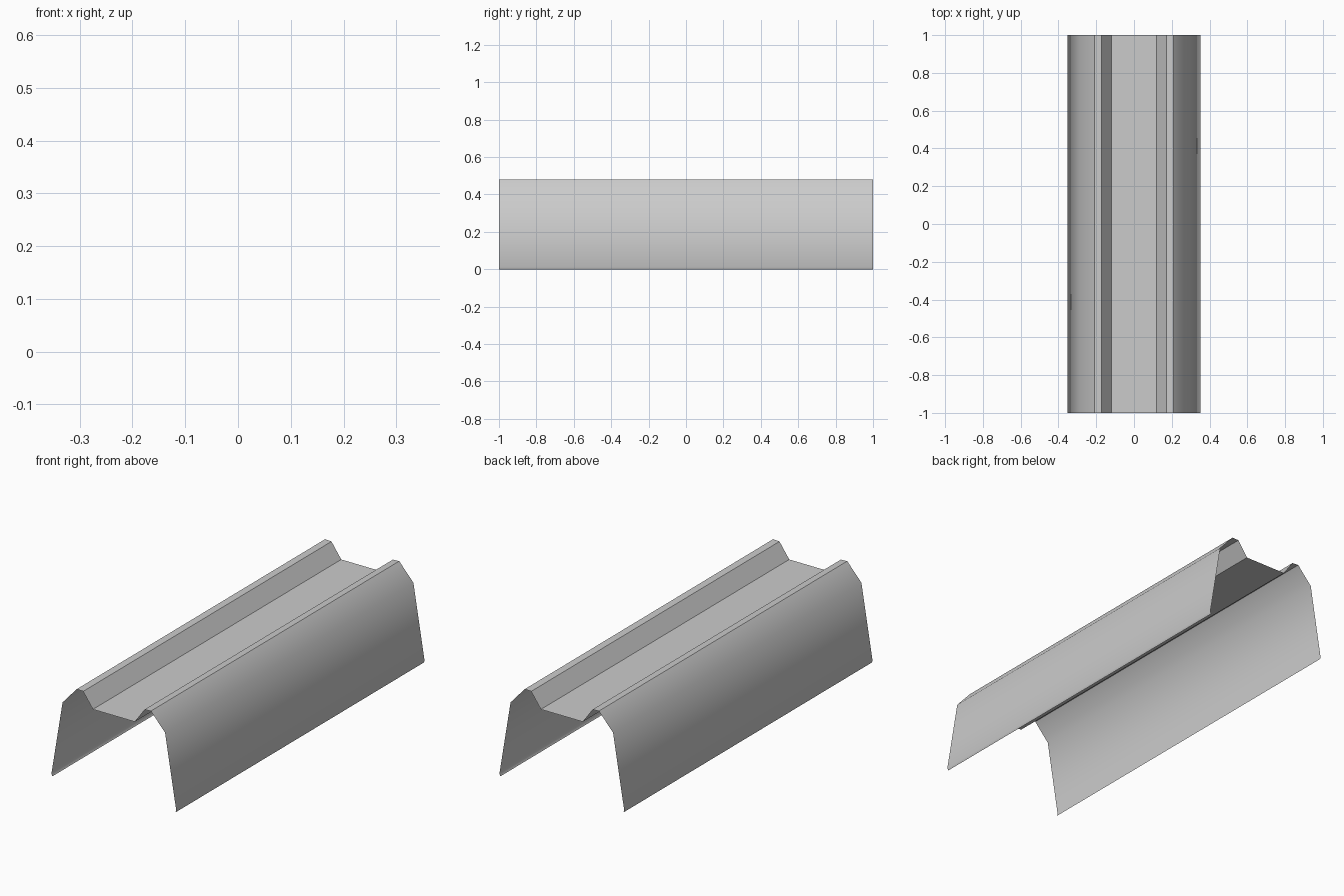
import bpy
import bmesh
import math

if "Cube" in bpy.data.objects:
    bpy.data.objects.remove(bpy.data.objects["Cube"])

# Half cross-section (x, z): channel floor, channel wall, rim, shoulder, flank, bottom lip
half = [(0.118, 0.402), (0.173, 0.479), (0.209, 0.481),
        (0.289, 0.392), (0.352, 0.011), (0.346, 0.0)]
profile = [(-x, z) for x, z in reversed(half)] + half

# Open sheet swept from front to back
bm = bmesh.new()
front = [bm.verts.new((x, -1, z)) for x, z in profile]
back = [bm.verts.new((x, 1, z)) for x, z in profile]
for i in range(len(profile) - 1):
    bm.faces.new((front[i], front[i + 1], back[i + 1], back[i]))

mesh = bpy.data.meshes.new("channel_cover")
bm.to_mesh(mesh)
bm.free()
cover = bpy.data.objects.new("channel_cover", mesh)
bpy.context.collection.objects.link(cover)

# Smooth shoulders, crisp channel and rim edges
bpy.context.view_layer.objects.active = cover
cover.select_set(True)
bpy.ops.object.shade_smooth_by_angle(angle=math.radians(38))
